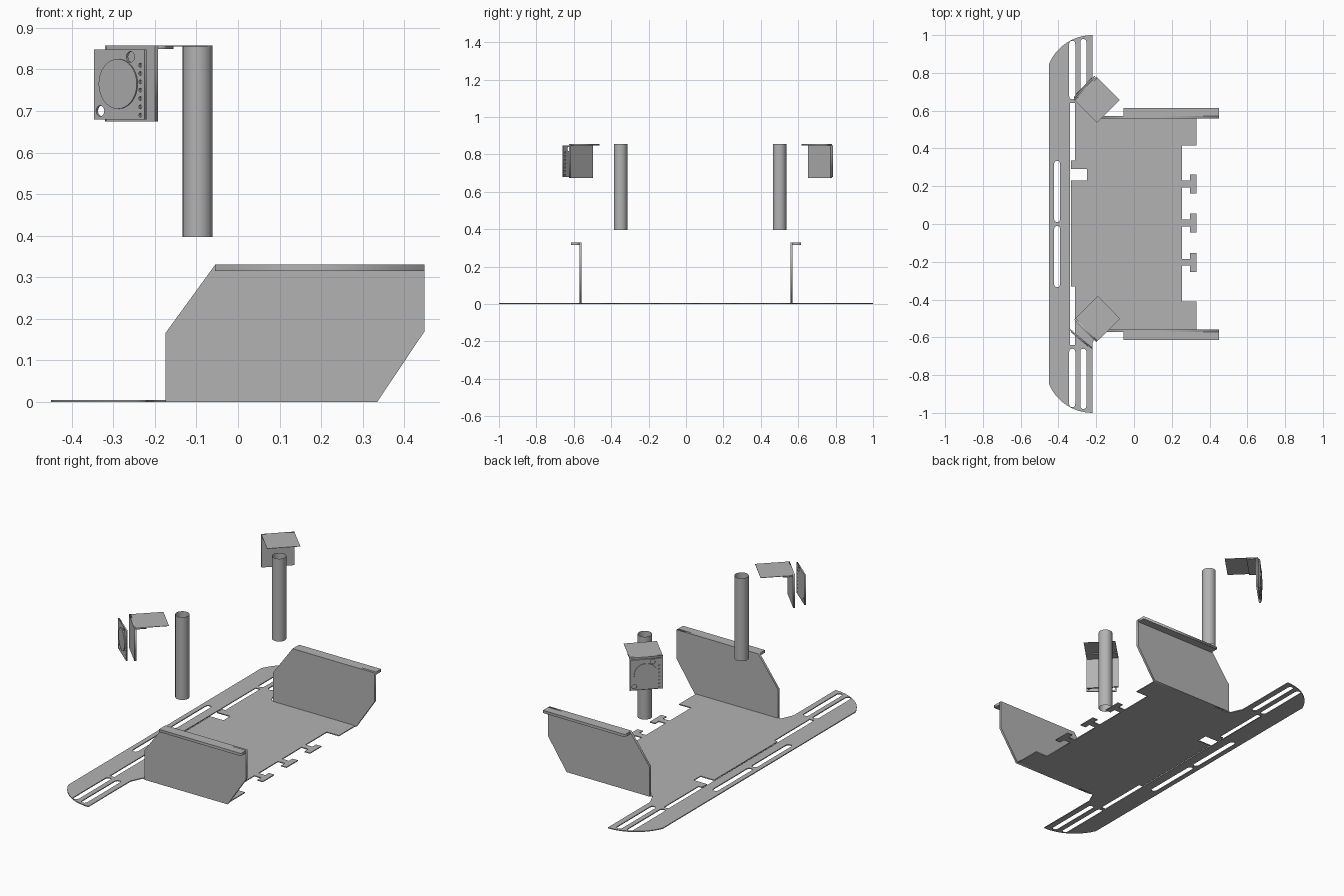
import bpy, math
from mathutils import Matrix, Vector

if "Cube" in bpy.data.objects:
    bpy.data.objects.remove(bpy.data.objects["Cube"])

metal = bpy.data.materials.new("light grey metal")
metal.diffuse_color = (0.45, 0.45, 0.45, 1)
metal.use_nodes = True
metal.node_tree.nodes["Principled BSDF"].inputs["Base Color"].default_value = metal.diffuse_color


def sheet(name, loops, t, matrix=None):
    """Flat sheet cut from 2D loops (outline first, then holes), thickness t."""
    cu = bpy.data.curves.new(name + "_profile", 'CURVE')
    cu.dimensions = '2D'
    cu.fill_mode = 'BOTH'
    cu.extrude = t / 2
    for loop in loops:
        sp = cu.splines.new('POLY')
        sp.points.add(len(loop) - 1)
        for p, (x, y) in zip(sp.points, loop):
            p.co = (x, y, 0, 1)
        sp.use_cyclic_u = True
    tmp = bpy.data.objects.new(name + "_profile", cu)
    bpy.context.collection.objects.link(tmp)
    dg = bpy.context.evaluated_depsgraph_get()
    me = bpy.data.meshes.new_from_object(tmp.evaluated_get(dg))
    bpy.data.objects.remove(tmp)
    me.materials.clear()
    me.materials.append(metal)
    ob = bpy.data.objects.new(name, me)
    bpy.context.collection.objects.link(ob)
    ob.matrix_world = matrix or Matrix.Translation((0, 0, t / 2))
    return ob


def rect(x0, y0, x1, y1):
    return [(x0, y0), (x1, y0), (x1, y1), (x0, y1)]


def circle(cx, cy, r, n=12):
    return [(cx + r * math.cos(2 * math.pi * i / n),
             cy + r * math.sin(2 * math.pi * i / n)) for i in range(n)]


def slot(x, y0, y1, r=0.016):
    """Round-ended slot running along y."""
    arc = [math.pi * i / 6 for i in range(7)]
    return ([(x + r * math.cos(a), y1 - r + r * math.sin(a)) for a in arc] +
            [(x - r * math.cos(a), y0 + r - r * math.sin(a)) for a in arc])


def upright(a, b, out=0.0):
    """Frame with u from a to b, v up and w facing outward."""
    a, b = Vector((*a, 0)), Vector((*b, 0))
    u = (b - a).normalized()
    v = Vector((0, 0, 1))
    w = u.cross(v)
    m = Matrix((u, v, w)).transposed().to_4x4()
    m.translation = (a + b) / 2 + w * out
    return m, (b - a).length / 2


# Floor with rounded front strip, tabs at the rear edge and slots
arc = [math.radians(90 + 67 * i / 10) for i in range(11)]
left_end = [(-0.22 + 0.25 * math.cos(a), 0.75 + 0.25 * math.sin(a)) for a in arc]
outline = left_end + [(x, -y) for x, y in reversed(left_end)]
outline += [(-0.22, -0.63), (-0.19, -0.565), (0.33, -0.56), (0.33, -0.41), (0.255, -0.41)]
for y in (-0.203, 0.005, 0.211):
    outline += [(0.255, y - 0.018), (0.297, y - 0.018), (0.297, y - 0.05), (0.33, y - 0.05),
                (0.33, y + 0.05), (0.297, y + 0.05), (0.297, y + 0.018), (0.255, y + 0.018)]
outline += [(0.255, 0.415), (0.33, 0.415), (0.33, 0.56), (-0.19, 0.565), (-0.22, 0.63)]
gap = [(-0.34, -0.64), (-0.312, -0.64), (-0.312, -0.33), (-0.333, -0.33), (-0.333, 0.23),
       (-0.25, 0.23), (-0.25, 0.29), (-0.333, 0.29), (-0.333, 0.335), (-0.312, 0.335),
       (-0.312, 0.64), (-0.34, 0.64)]
holes = [gap]
for x, y0, y1 in ((-0.407, 0.01, 0.335), (-0.327, 0.66, 0.97), (-0.268, 0.66, 0.98)):
    holes += [slot(x, y0, y1), slot(x, -y1, -y0)]
sheet("floor_plate", [outline] + holes, 0.005)

# Side walls with outward top flanges
wall = [(-0.175, 0), (0.335, 0), (0.449, 0.17), (0.449, 0.33), (-0.055, 0.33), (-0.175, 0.165)]
for side, s in (("right", -1), ("left", 1)):
    m = Matrix.Translation((0, s * 0.564, 0)) @ Matrix.Rotation(math.pi / 2, 4, 'X')
    sheet(side + "_wall", [wall], 0.013, m)
    y0, y1 = sorted((s * 0.57, s * 0.615))
    sheet(side + "_wall_flange", [rect(-0.055, y0, 0.449, y1)], 0.015,
          Matrix.Translation((0, 0, 0.3225)))

# Open tube posts
for side, y in (("right", -0.35), ("left", 0.5)):
    bpy.ops.mesh.primitive_cylinder_add(vertices=32, radius=0.036, depth=0.46,
                                        end_fill_type='NOTHING', location=(-0.097, y, 0.627))
    post = bpy.context.object
    post.name = side + "_post"
    post.data.materials.append(metal)
    bpy.ops.object.shade_smooth_by_angle()

# Angled brackets: back panel, top sheet, folded rib and perforated face plate
brackets = (
    ("right", (-0.314, -0.502), (-0.196, -0.622), (-0.344, -0.555), (-0.223, -0.657), 0.0),
    ("left", (-0.197, 0.777), (-0.317, 0.657), (-0.207, 0.783), (-0.317, 0.668), 0.0),
)
for side, a, b, fa, fb, out in brackets:
    m, h = upright(a, b)
    sheet(side + "_bracket_panel", [rect(-h, 0.675, h, 0.857)], 0.01, m)
    flat = m @ Matrix.Rotation(-math.pi / 2, 4, 'X')     # local y now points inward
    lift = Matrix.Translation((0, 0, 0.856))
    sheet(side + "_bracket_top", [rect(-h, 0, h, 0.172)], 0.002, lift @ flat)
    sheet(side + "_bracket_rib", [rect(-h, 0, h, 0.057)], 0.006,
          Matrix.Translation((0, 0, 0.852)) @ flat)

    m, h = upright(fa, fb, out)
    vents = [circle(h - 0.013, 0.69 + 0.02 * i, 0.005, 8) for i in range(7)]
    vents += [circle(0.035, 0.83, 0.013), circle(-0.06, 0.70, 0.013)]
    sheet(side + "_face_plate", [rect(-h, 0.68, h, 0.848)] + vents, 0.007, m)
    sheet(side + "_face_disc", [circle(-0.002, 0.765, 0.06, 32)], 0.004,
          m @ Matrix.Translation((0, 0, 0.005)))
